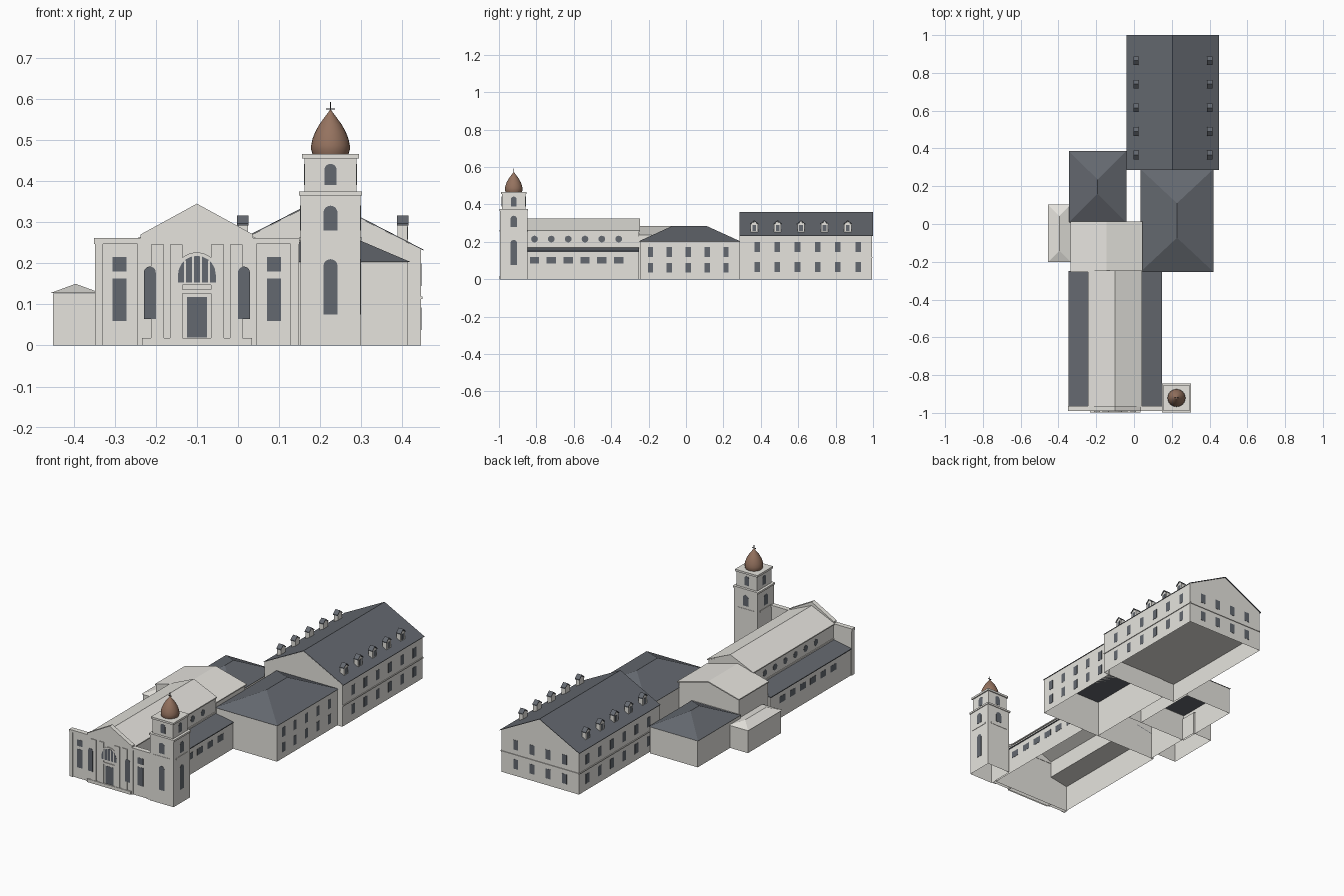
import bpy, bmesh, math
from mathutils import Vector

if "Cube" in bpy.data.objects:
    bpy.data.objects.remove(bpy.data.objects["Cube"])


def material(name, rgb):
    m = bpy.data.materials.new(name)
    m.use_nodes = True
    m.diffuse_color = (*rgb, 1)
    bsdf = next(n for n in m.node_tree.nodes if n.type == 'BSDF_PRINCIPLED')
    bsdf.inputs["Base Color"].default_value = (*rgb, 1)
    bsdf.inputs["Roughness"].default_value = 0.9
    return m


STONE = material("pale stone", (0.79, 0.775, 0.73))
SLATE = material("slate roof", (0.128, 0.14, 0.16))
GLASS = material("dark glass", (0.125, 0.14, 0.162))
COPPER = material("brown copper", (0.30, 0.17, 0.115))
IRON = material("dark iron", (0.04, 0.04, 0.045))


def finish(name, bm, mat):
    bmesh.ops.recalc_face_normals(bm, faces=bm.faces)
    me = bpy.data.meshes.new(name)
    bm.to_mesh(me)
    bm.free()
    me.materials.append(mat)
    ob = bpy.data.objects.new(name, me)
    bpy.context.collection.objects.link(ob)
    return ob


def extrude(bm, points, offset):
    a = [bm.verts.new(p) for p in points]
    b = [bm.verts.new(Vector(p) + Vector(offset)) for p in points]
    bm.faces.new(a)
    bm.faces.new(b[::-1])
    for i in range(len(a)):
        j = (i + 1) % len(a)
        bm.faces.new((a[i], b[i], b[j], a[j]))


def prism(name, profile, y0, y1, mat):
    """Profile in x and z, run along y; the side on the ground stays open."""
    bm = bmesh.new()
    extrude(bm, [(x, y0, z) for x, z in profile], (0, y1 - y0, 0))
    ground = [f for f in bm.faces if all(v.co.z < 0.0001 for v in f.verts)]
    bmesh.ops.delete(bm, geom=ground, context='FACES')
    return finish(name, bm, mat)


def box(name, x0, x1, y0, y1, z0, z1, mat=STONE):
    return prism(name, [(x0, z0), (x1, z0), (x1, z1), (x0, z1)], y0, y1, mat)


def gable(x0, x1, eave, ridge, base=0):
    return [(x0, base), (x1, base), (x1, eave), ((x0 + x1) / 2, ridge), (x0, eave)]


def chevron(name, x0, x1, y0, y1, eave, ridge, mat, t=0.006):
    c = (x0 + x1) / 2
    prism(name, [(x0, eave), (c, ridge), (x1, eave), (x1, eave - t),
                 (c, ridge - t), (x0, eave - t)], y0, y1, mat)


def hip_roof(name, x0, x1, y0, y1, eave, ridge, inset, mat):
    bm = bmesh.new()
    e = [bm.verts.new((x, y, eave)) for x, y in ((x0, y0), (x1, y0), (x1, y1), (x0, y1))]
    c = (x0 + x1) / 2
    r = [bm.verts.new((c, y, ridge)) for y in (y0 + inset, y1 - inset)]
    for f in ((e[0], e[1], r[0]), (e[1], e[2], r[1], r[0]), (e[2], e[3], r[1]),
              (e[3], e[0], r[0], r[1]), e[::-1]):
        bm.faces.new(f)
    finish(name, bm, mat)


# Flat outlines, horizontal position u and height z
def rect(u, w, z0, z1):
    return [(u - w / 2, z0), (u + w / 2, z0), (u + w / 2, z1), (u - w / 2, z1)]


def arch(u, w, z0, z1, n=10):
    r = w / 2
    return [(u - r, z0), (u + r, z0)] + [
        (u + r * math.cos(math.pi * i / n), z1 - r + r * math.sin(math.pi * i / n))
        for i in range(n + 1)]


def disc(u, z, r, n=16):
    return [(u + r * math.cos(2 * math.pi * i / n), z + r * math.sin(2 * math.pi * i / n))
            for i in range(n)]


def plates(name, items, mat=GLASS, depth=0.001):
    """Thin plates from (outline, wall axis, wall position, outward sign)."""
    bm = bmesh.new()
    for outline, axis, pos, sign in items:
        back = pos + sign * 0.0003
        if axis == 'x':
            extrude(bm, [(back, u, z) for u, z in outline], (sign * depth, 0, 0))
        else:
            extrude(bm, [(u, back, z) for u, z in outline], (0, sign * depth, 0))
    return finish(name, bm, mat)


# Nave: side aisles and clerestory in one stepped section
CX = -0.1
half = [(0.243, 0), (0.243, 0.147), (0.135, 0.166), (0.135, 0.258)]
section = [(CX + x, z) for x, z in half] + [(CX, 0.32)] + [(CX - x, z) for x, z in half[::-1]]
prism("nave", section, -0.968, -0.25, STONE)
chevron("nave_roof", CX - 0.143, CX + 0.143, -0.968, -0.247, 0.262, 0.325, STONE)
nave_glass = []
for s, side in ((-1, "right"), (1, "left")):
    xi, xo = CX + s * 0.135, CX + s * 0.248
    prism(side + "_aisle_roof", [(xi, 0.1665), (xo, 0.1465), (xo, 0.151), (xi, 0.171)],
          -0.966, -0.25, SLATE)
    box(side + "_clerestory_sill", *sorted((xi, CX + s * 0.139)), -0.966, -0.25, 0.171, 0.179)
    for i in range(6):
        y = -0.81 + 0.09 * i
        nave_glass.append((disc(y, 0.215, 0.018), 'x', xi, s))
        nave_glass.append((rect(y, 0.05, 0.084, 0.12), 'x', CX + s * 0.243, s))
plates("nave_windows", nave_glass)

# Entrance front
box("facade_wings", CX - 0.248, CX + 0.248, -0.985, -0.965, 0, 0.247)
box("facade_coping", CX - 0.25, CX + 0.25, -0.99, -0.963, 0.247, 0.261)
prism("facade_centre", gable(CX - 0.137, CX + 0.137, 0.270, 0.345), -0.99, -0.965, STONE)
box("entrance_plinth", CX - 0.134, CX + 0.134, -0.997, -0.985, 0, 0.018)
relief = [(rect(CX, 0.088, 0.127, 0.136), 'y', -0.99, -1),
          (arch(CX, 0.106, 0.147, 0.227), 'y', -0.99, -1)]
front_glass = [(rect(CX, 0.048, 0.019, 0.118), 'y', -0.99, -1),
               (arch(CX, 0.092, 0.153, 0.218), 'y', -0.9943, -1)]
bars = []
for s in (-1, 1):
    for off, top in ((0.01, 0.216), (0.029, 0.207)):
        bars.append((rect(CX + s * off, 0.005, 0.153, top), 'y', -0.9955, -1))
    for off in (0.096, 0.05):
        relief.append((rect(CX + s * off, 0.031, 0.018, 0.246), 'y', -0.99, -1))
    for off, w in ((0.238, 0.02), (0.141, 0.008)):
        relief.append((rect(CX + s * off, w, 0, 0.247), 'y', -0.985, -1))
    front_glass += [(arch(CX + s * 0.1145, 0.029, 0.065, 0.192), 'y', -0.9943, -1),
                    (rect(CX + s * 0.188, 0.034, 0.06, 0.163), 'y', -0.985, -1),
                    (rect(CX + s * 0.188, 0.034, 0.18, 0.215), 'y', -0.985, -1)]
plates("facade_pilasters", relief, STONE, 0.004)
plates("facade_windows_and_door", front_glass)
plates("lunette_mullions", bars, STONE)

# Bell tower
TX, TY = 0.225, -0.921
tiers = [("base", 0.073, 0, 0.365), ("lower_cornice", 0.077, 0.365, 0.375),
         ("belfry", 0.063, 0.375, 0.455), ("upper_cornice", 0.069, 0.455, 0.466)]
for name, h, z0, z1 in tiers:
    box("tower_" + name, TX - h, TX + h, TY - h, TY + h, z0, z1)
tower_glass, tower_bands = [], []
for axis, u, c in (('x', TY, TX), ('y', TX, TY)):
    for s in (-1, 1):
        tower_glass += [(arch(u, 0.034, 0.28, 0.34), axis, c + s * 0.073, s),
                        (arch(u, 0.03, 0.39, 0.442), axis, c + s * 0.063, s)]
        tower_bands.append((rect(u, 0.104, 0.255, 0.264), axis, c + s * 0.073, s))
tower_glass += [(arch(TX, 0.034, 0.075, 0.21), 'y', TY - 0.073, -1),
                (arch(TY, 0.034, 0.075, 0.21), 'x', TX + 0.073, 1)]
plates("tower_windows", tower_glass)
plates("tower_bands", tower_bands, STONE, 0.002)

# Onion dome, turned from a profile
bm = bmesh.new()
outline = [(0.044, 0.466), (0.047, 0.476), (0.047, 0.487), (0.044, 0.502), (0.037, 0.52),
           (0.027, 0.538), (0.016, 0.553), (0.007, 0.565), (0, 0.575)]
verts = [bm.verts.new((TX + r, TY, z)) for r, z in outline]
edges = [bm.edges.new(p) for p in zip(verts, verts[1:])]
bmesh.ops.spin(bm, geom=verts + edges, cent=(TX, TY, 0), axis=(0, 0, 1),
               angle=2 * math.pi, steps=24)
bmesh.ops.remove_doubles(bm, verts=bm.verts, dist=0.0001)
dome = finish("onion_dome", bm, COPPER)
dome.data.polygons.foreach_set("use_smooth", [True] * len(dome.data.polygons))
box("cross_post", TX - 0.0013, TX + 0.0013, TY - 0.0013, TY + 0.0013, 0.568, 0.592, IRON)
box("cross_arm", TX - 0.011, TX + 0.011, TY - 0.0013, TY + 0.0013, 0.574, 0.577, IRON)

# Choir behind the nave
prism("choir", gable(-0.33, 0.04, 0.232, 0.28), -0.25, 0.005, STONE)
chevron("choir_roof", -0.335, 0.046, -0.253, 0.012, 0.236, 0.286, STONE)

# Low hipped wings beside and behind the choir
box("vestry", -0.45, -0.33, -0.197, 0.097, 0, 0.127)
hip_roof("vestry_roof", -0.455, -0.335, -0.202, 0.102, 0.128, 0.15, 0.06, STONE)
box("rear_wing", -0.34, -0.045, 0.005, 0.382, 0, 0.15)
hip_roof("rear_wing_roof", -0.345, -0.04, 0.008, 0.387, 0.15, 0.22, 0.152, SLATE)
box("side_hall", 0.04, 0.414, -0.247, 0.29, 0, 0.203)
hip_roof("side_hall_roof", 0.035, 0.42, -0.253, 0.29, 0.203, 0.285, 0.18, SLATE)
hall_glass = []
for i in range(5):
    for z in (0.035, 0.12):
        hall_glass.append((rect(-0.19 + 0.101 * i, 0.028, z, z + 0.052), 'x', 0.414, 1))
plates("side_hall_windows", hall_glass)

# Long residence with gable roof
prism("residence", gable(-0.035, 0.445, 0.234, 0.357), 0.285, 0.994, STONE)
chevron("residence_roof", -0.041, 0.451, 0.2855, 1.0, 0.2335, 0.36, SLATE, 0.0025)
box("residence_floor", -0.034, 0.444, 0.286, 0.993, 0.105, 0.112)
bands, house_glass = [], []
for x, s in ((-0.035, -1), (0.445, 1)):
    bands.append((rect(0.64, 0.708, 0.113, 0.119), 'x', x, s))
    for i in range(6):
        for z in (0.038, 0.145):
            house_glass.append((rect(0.38 + 0.108 * i, 0.03, z, z + 0.054), 'x', x, s))
for i in range(4):
    for z in (0.038, 0.145):
        house_glass.append((rect(0.055 + 0.1 * i, 0.03, z, z + 0.054), 'y', 0.994, 1))
bands.append((rect(0.205, 0.48, 0.113, 0.119), 'y', 0.994, 1))
plates("residence_windows", house_glass)
plates("residence_bands", bands, STONE, 0.004)

# Dormers on both slopes
body, caps, panes = bmesh.new(), bmesh.new(), []
for x, s in ((0.0, -1), (0.412, 1)):
    for i in range(5):
        y, inner = 0.365 + 0.125 * i, x - s * 0.024
        extrude(body, [(x, y + u, z) for u, z in gable(-0.019, 0.019, 0.294, 0.309, 0.243)],
                (inner - x, 0, 0))
        extrude(caps, [(x + s * 0.003, y + u, z) for u, z in
                       ((-0.023, 0.292), (0, 0.310), (0.023, 0.292), (0.023, 0.297),
                        (0, 0.316), (-0.023, 0.297))], (inner - x - s * 0.004, 0, 0))
        panes.append((rect(y, 0.02, 0.258, 0.29), 'x', x, s))
finish("dormers", body, STONE)
finish("dormer_roofs", caps, SLATE)
plates("dormer_windows", panes)
